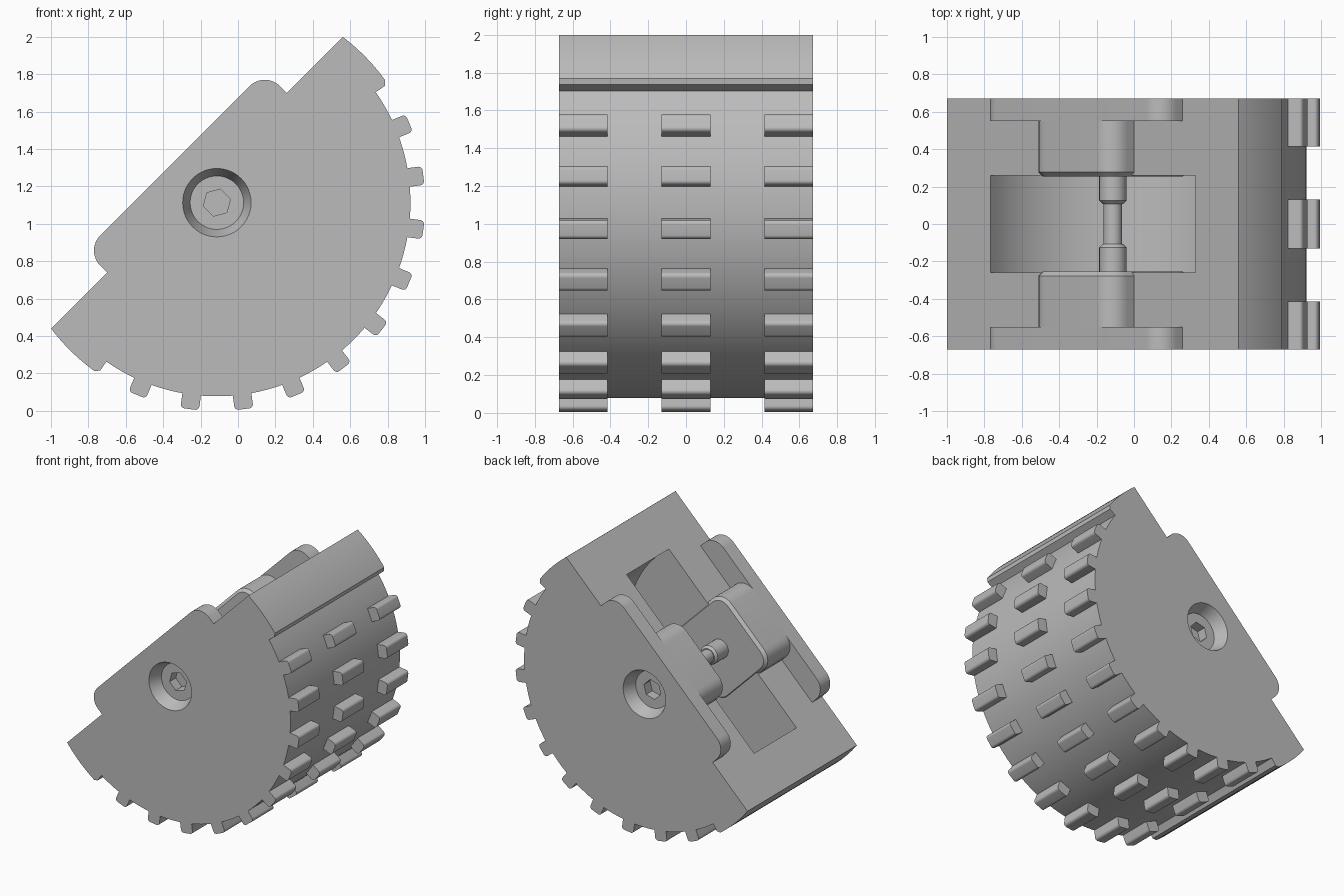
import bpy, bmesh, math
from mathutils import Matrix

cube = bpy.data.objects.get("Cube")
if cube:
    bpy.data.objects.remove(cube, do_unlink=True)

grey = bpy.data.materials.new("plain_grey")
grey.use_nodes = True
colour = (0.5, 0.5, 0.5, 1)
grey.diffuse_color = colour
grey.node_tree.nodes["Principled BSDF"].inputs["Base Color"].default_value = colour

R_BODY, R_TIP, HALF = 1.035, 1.113, 0.672
FLAT, EAR_TOP, EAR_HALF, ROUND = 0.151, 0.317, 0.679, 0.114
# Parts are made with the cut face level, then tilted and lifted into place
PLACE = Matrix.Translation((-0.113, 0, 1.113)) @ Matrix.Rotation(math.radians(-45), 4, 'Y')


def arc(cx, cz, r, a0, a1, n):
    angles = [math.radians(a0 + (a1 - a0) * i / n) for i in range(n + 1)]
    return [(cx + r * math.cos(a), cz + r * math.sin(a)) for a in angles]


def rounded_rect(w, h, r):
    pts = []
    for sx, sz, a in ((1, 1, 0), (-1, 1, 90), (-1, -1, 180), (1, -1, 270)):
        pts += arc(sx * (w - r), sz * (h - r), r, a, a + 90, 8)
    return pts


def prism(bm, outline, y0, y1):
    loops = [[bm.verts.new((x, y, z)) for x, z in outline] for y in (y0, y1)]
    bm.faces.new(loops[0])
    bm.faces.new(loops[1][::-1])
    n = len(outline)
    for i in range(n):
        j = (i + 1) % n
        bm.faces.new((loops[0][i], loops[1][i], loops[1][j], loops[0][j]))


def lathe(bm, r0, r1, y0, y1, sides=48):
    """Round or many-sided bar along y, with radius r0 at y0 and r1 at y1."""
    m = Matrix.Translation((0, (y0 + y1) / 2, 0)) @ Matrix.Rotation(math.radians(-90), 4, 'X')
    bmesh.ops.create_cone(bm, cap_ends=True, segments=sides, radius1=r0, radius2=r1,
                          depth=y1 - y0, matrix=m)


def finish(name, bm):
    bmesh.ops.recalc_face_normals(bm, faces=bm.faces[:])
    bm.transform(PLACE)
    mesh = bpy.data.meshes.new(name)
    bm.to_mesh(mesh)
    bm.free()
    mesh.materials.append(grey)
    obj = bpy.data.objects.new(name, mesh)
    bpy.context.collection.objects.link(obj)
    return obj


def activate(obj):
    bpy.ops.object.select_all(action='DESELECT')
    obj.select_set(True)
    bpy.context.view_layer.objects.active = obj


def cut(obj, cutter):
    activate(obj)
    mod = obj.modifiers.new("cut", 'BOOLEAN')
    mod.object = cutter
    mod.operation, mod.solver = 'DIFFERENCE', 'EXACT'
    bpy.ops.object.modifier_apply(modifier=mod.name)


# Drum outline: a raised lip at each end of the rim
lip = math.degrees(math.asin(FLAT / R_TIP))
right_lip = arc(0, 0, R_TIP, lip, -9, 10) + arc(0, 0, R_TIP - 0.02, -10.2, -10.2, 1)[:1]
left_lip = [(-x, z) for x, z in reversed(right_lip)]
drum = right_lip + arc(0, 0, R_BODY, -10.2, -169.8, 90) + left_lip
# The side plates carry a rounded ear above the flat face
ear = ([(-EAR_HALF, FLAT)]
       + arc(ROUND - EAR_HALF, EAR_TOP - ROUND, ROUND, 180, 90, 10)
       + arc(EAR_HALF - ROUND, EAR_TOP - ROUND, ROUND, 90, 0, 10)
       + [(EAR_HALF, FLAT)])

solids = []
bm = bmesh.new()
prism(bm, drum, -0.55, 0.55)
core = finish("drum_core", bm)
solids.append(core)

# Arc-bottomed slot in the middle of the flat face
bm = bmesh.new()
lathe(bm, 0.79, 0.79, -0.26, 0.26, 96)
slot = finish("slot_cutter", bm)
cut(core, slot)
bpy.data.objects.remove(slot, do_unlink=True)

for side, label in ((-1, "front"), (1, "back")):
    bm = bmesh.new()
    prism(bm, drum + ear, side * 0.55, side * HALF)
    plate = finish(label + "_side_plate", bm)

    # Rounded axle block with a softened edge
    bm = bmesh.new()
    prism(bm, rounded_rect(0.311, EAR_TOP, ROUND), side * 0.255, side * 0.575)
    block = finish(label + "_axle_block", bm)
    activate(block)
    bevel = block.modifiers.new("edge", 'BEVEL')
    bevel.width, bevel.segments = 0.022, 1
    bevel.limit_method, bevel.angle_limit = 'ANGLE', math.radians(60)
    bpy.ops.object.modifier_apply(modifier=bevel.name)

    # Countersink, then hexagonal socket in the bolt head
    for y, r_in, r_out, y_out, sides in ((0.575, 0.143, 0.187, HALF + 0.01, 48),
                                         (0.50, 0.075, 0.075, 0.60, 6)):
        bm = bmesh.new()
        if side > 0:
            lathe(bm, r_in, r_out, y, y_out, sides)
        else:
            lathe(bm, r_out, r_in, -y_out, -y, sides)
        cutter = finish("socket_cutter", bm)
        targets = (plate,) if sides > 6 else (plate, core, block)
        for obj in targets:
            cut(obj, cutter)
        bpy.data.objects.remove(cutter, do_unlink=True)

    # Bolt shank with a chamfered end
    bm = bmesh.new()
    ys = sorted((side * 0.125, side * 0.45))
    lathe(bm, 0.073, 0.073, *ys)
    tip = sorted((side * 0.108, side * 0.125))
    radii = (0.056, 0.073) if side > 0 else (0.073, 0.056)
    lathe(bm, *radii, *tip)
    solids += [plate, block, finish(label + "_bolt", bm)]

bm = bmesh.new()
lathe(bm, 0.05, 0.05, -0.12, 0.12)
solids.append(finish("axle_pin", bm))

# Three rows of tread teeth around the rim
bm = bmesh.new()
for k in range(10):
    a = math.radians(-22.5 - 15 * k)
    c, s = math.cos(a), math.sin(a)
    mid = R_TIP - 0.08
    shape = [((x + mid) * c - z * s, (x + mid) * s + z * c)
             for x, z in rounded_rect(0.08, 0.05, 0.022)]
    for y0, y1 in ((-HALF, -0.415), (-0.13, 0.13), (0.415, HALF)):
        prism(bm, shape, y0, y1)
solids.append(finish("tread_teeth", bm))

for obj in solids:
    activate(obj)
    bpy.ops.object.shade_smooth_by_angle(angle=math.radians(30))
